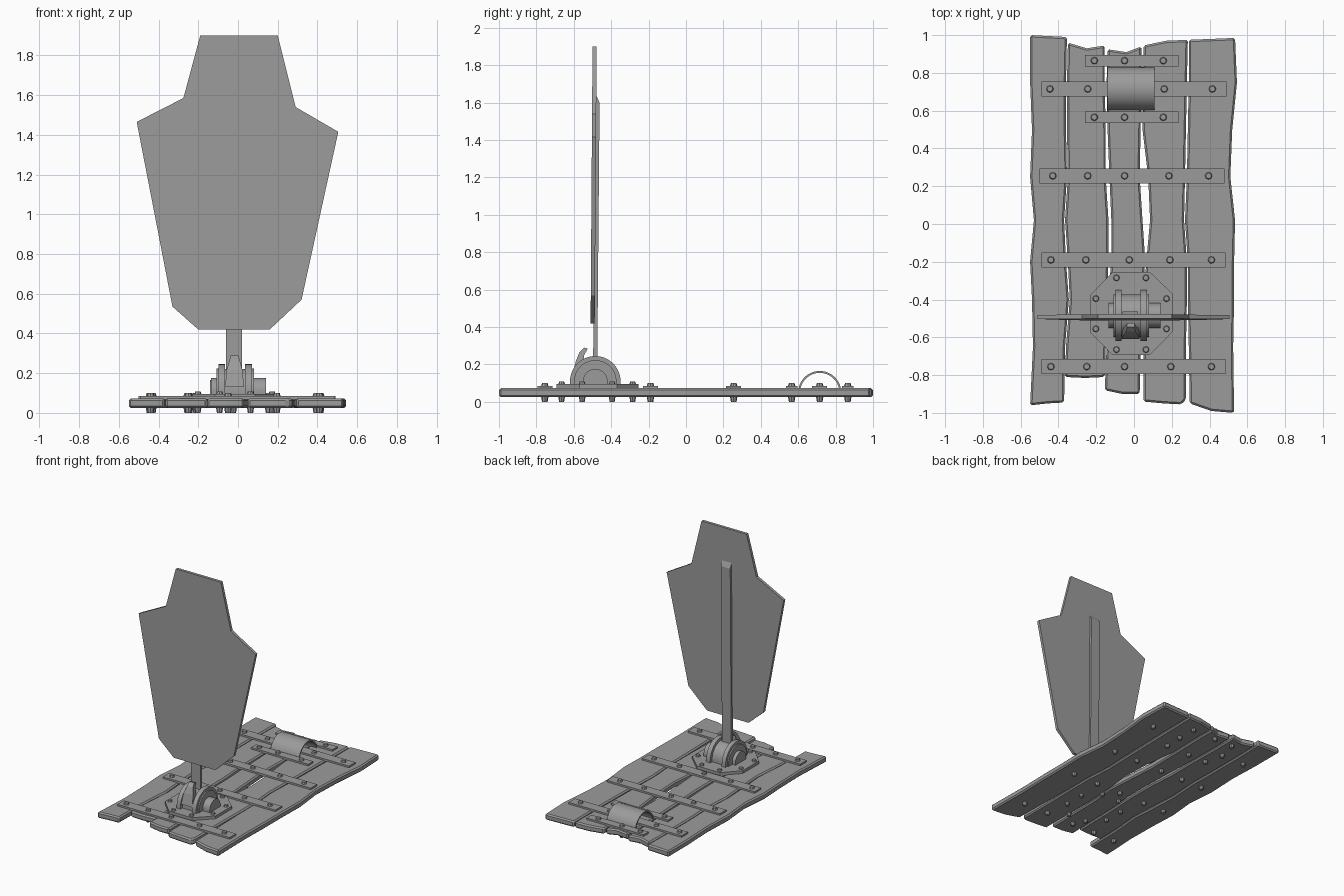
import bpy, bmesh, math
from mathutils import Matrix, Vector

if "Cube" in bpy.data.objects:
    bpy.data.objects.remove(bpy.data.objects["Cube"])

grey = bpy.data.materials.new("weathered grey")
grey.diffuse_color = (0.33, 0.33, 0.33, 1)
grey.use_nodes = True
grey.node_tree.nodes["Principled BSDF"].inputs["Base Color"].default_value = grey.diffuse_color


def finish(name, bm, smooth=False):
    bmesh.ops.recalc_face_normals(bm, faces=bm.faces)
    me = bpy.data.meshes.new(name)
    bm.to_mesh(me)
    bm.free()
    me.materials.append(grey)
    ob = bpy.data.objects.new(name, me)
    bpy.context.collection.objects.link(ob)
    if smooth:
        bpy.ops.object.select_all(action='DESELECT')
        ob.select_set(True)
        bpy.context.view_layer.objects.active = ob
        bpy.ops.object.shade_smooth_by_angle(angle=math.radians(35))
    return ob


def prism(name, pts, lo, hi, axis='z', smooth=False, bevel=0):
    """Extrude a flat profile along one axis."""
    place = {'x': lambda a, b, c: (c, a, b),
             'y': lambda a, b, c: (a, c, b),
             'z': lambda a, b, c: (a, b, c)}[axis]
    bm = bmesh.new()
    face = bm.faces.new([bm.verts.new(place(a, b, lo)) for a, b in pts])
    new = bmesh.ops.extrude_face_region(bm, geom=[face])['geom']
    bmesh.ops.translate(bm, vec=Vector(place(0, 0, hi - lo)),
                        verts=[v for v in new if isinstance(v, bmesh.types.BMVert)])
    ob = finish(name, bm, smooth)
    if bevel:
        mod = ob.modifiers.new("worn edge", 'BEVEL')
        mod.width, mod.segments = bevel, 1
    return ob


def rect(x0, x1, y0, y1):
    return [(x0, y0), (x1, y0), (x1, y1), (x0, y1)]


def arc(cy, cz, r, a0=0, a1=180, n=24):
    return [(cy + r * math.cos(math.radians(a0 + (a1 - a0) * i / n)),
             cz + r * math.sin(math.radians(a0 + (a1 - a0) * i / n))) for i in range(n + 1)]


def rivets(name, spots, z0, z1, r=0.02):
    """Small faceted rivet heads, above and below the boards."""
    bm = bmesh.new()
    for x, y in spots:
        for lo, hi, r0, r1 in ((z0, z1, r, r * 0.75), (0.0, 0.03, r * 0.75, r)):
            bmesh.ops.create_cone(bm, cap_ends=True, segments=8, radius1=r0, radius2=r1,
                                  depth=hi - lo,
                                  matrix=Matrix.Translation((x, y, (lo + hi) / 2)))
    return finish(name, bm)


# Wavy boards: left and right edges at shared stations, ragged ends
stations = [-0.65, -0.4, -0.2, 0.02, 0.25, 0.5, 0.75]
boards = [
    ([-.535, -.54, -.55, -.53, -.55, -.54, -.55],
     [-.365, -.345, -.36, -.37, -.355, -.36, -.36],
     [(-.55, -.96), (-.46, -.95), (-.37, -.945)], [(-.355, .99), (-.55, 1.0)]),
    ([-.36, -.34, -.35, -.365, -.35, -.355, -.355],
     [-.15, -.145, -.135, -.135, -.15, -.15, -.155],
     [(-.365, -.81), (-.26, -.815), (-.155, -.81)],
     [(-.155, .945), (-.25, .93), (-.3, .945), (-.35, .96)]),
    ([-.145, -.14, -.12, -.12, -.13, -.14, -.145],
     [.035, .04, .06, .045, .03, .035, .04],
     [(-.155, -.88), (-.06, -.9), (.03, -.9)],
     [(.04, .94), (-.04, .91), (-.14, .925)]),
    ([.05, .05, .065, .085, .075, .045, .05],
     [.275, .28, .28, .265, .27, .275, .28],
     [(.05, -.94), (.16, -.95), (.25, -.955), (.275, -.93)],
     [(.285, .975), (.17, .97), (.05, .945)]),
    ([.29, .285, .285, .27, .28, .285, .29],
     [.525, .53, .53, .535, .51, .52, .545],
     [(.295, -.95), (.41, -.99), (.53, -1.0)], [(.535, .985), (.29, .975)]),
]
for left, right, foot, head in boards:
    outline = foot + list(zip(right, stations)) + head + list(zip(left, stations))[::-1]
    prism("board", outline, 0.025, 0.073, bevel=0.01)

# Metal straps with rivets: centre y, x range, half width, rivet positions
straps = [
    (.715, -.49, .49, .04, (-.445, -.245, .16, .415)),
    (.255, -.5, .48, .04, (-.43, -.245, -.05, .185, .395)),
    (-.19, -.49, .485, .04, (-.44, -.255, -.025, .19, .41)),
    (-.755, -.49, .485, .04, (-.44, -.25, -.05, .195, .41)),
    (.865, -.26, .235, .031, (-.21, -.05, .155)),
    (.565, -.26, .235, .031, (-.21, -.05, .155)),
]
for y, x0, x1, w, xs in straps:
    prism("strap", rect(x0, x1, y - w, y + w), 0.068, 0.086)
    rivets("strap_rivets", [(x, y) for x in xs], 0.084, 0.1)

# Arched loop at the back
prism("arched_loop", arc(.715, .05, .115) + arc(.715, .05, .105, 180, 0),
      -.14, .108, 'x', smooth=True)

# Octagonal base plate with bolts
cx, cy = -.015, -.475
octagon = [(.1, .22), (.22, .105), (.22, -.095), (.1, -.218),
           (-.1, -.218), (-.215, -.1), (-.215, .1), (-.1, .22)]
prism("base_plate", [(cx + a, cy + b) for a, b in octagon], 0.068, 0.095)
rivets("base_bolts", [(cx + sx * a, cy + sy * b) for sx in (-1, 1) for sy in (-1, 1)
                      for a, b in ((.078, .19), (.187, .08))], 0.093, 0.108, 0.018)

# Hinge: two rounded cheeks, drum between them and axle bosses
hy, hz = -.485, .11


def dome(name, r, x0, x1):
    prism(name, arc(hy, hz, r) + [(hy - r, .09), (hy + r, .09)], x0, x1, 'x', smooth=True)


for inner, rim, face, end in ((-.065, -.098, -.108, -.135), (.035, .07, .08, .14)):
    dome("hinge_cheek", .135, min(inner, rim), max(inner, rim))
    dome("cheek_face", .113, min(rim, face), max(rim, face))
    dome("axle_boss", .066, min(face, end), max(face, end))
dome("hinge_drum", .112, -.066, .036)

# Tapered catch on the front of the hinge
catch = prism("catch", [(-.61, .13), (-.59, .215), (-.57, .265), (-.545, .29), (-.525, .285),
                        (-.545, .25), (-.55, .13)], -.065, .03, 'x')
for v in catch.data.vertices:
    t = max(0, min(1, (v.co.z - .19) / .1))
    v.co.x = -.017 + (v.co.x + .017) * (1 - .6 * t)

# Upright post with a sloped top
prism("post", [(-.497, .15), (-.475, .15), (-.462, 1.6), (-.485, 1.65)], -.06, .02, 'x')

# Torso-shaped target panel, leaning slightly back
panel = prism("target_panel", [(-.19, 1.9), (.2, 1.9), (.29, 1.54), (.505, 1.415), (.32, .57),
                               (.16, .42), (-.2, .42), (-.33, .535), (-.51, 1.465),
                               (-.275, 1.585)], -.505, -.483, 'y')
for v in panel.data.vertices:
    v.co.y += (v.co.z - 1.15) * .007
